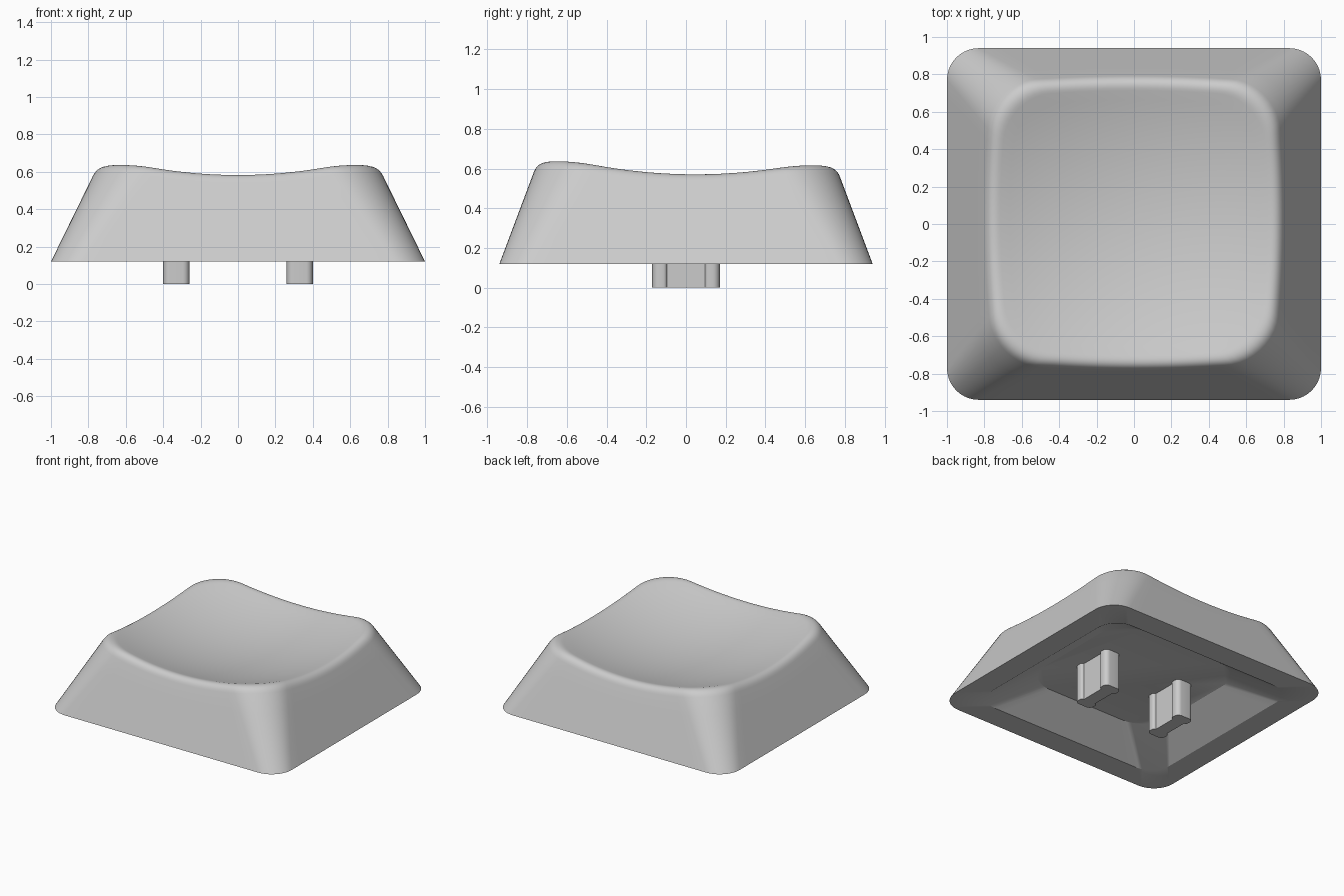
import bpy, bmesh, math
from mathutils import Vector

cube = bpy.data.objects.get("Cube")
if cube:
    bpy.data.objects.remove(cube, do_unlink=True)

# Material
grey = bpy.data.materials.new("light grey plastic")
grey.use_nodes = True
colour = (0.6, 0.6, 0.6, 1)
grey.diffuse_color = colour
grey.node_tree.nodes["Principled BSDF"].inputs["Base Color"].default_value = colour

SIDE_STEPS, CORNER_STEPS, FILLET_STEPS, DISH_RINGS = 16, 10, 8, 14


def arc_points(cx, cy, r, start, steps, z=0):
    """Quarter circle, counterclockwise from the start quarter turn."""
    angles = [(start + s / steps) * math.pi / 2 for s in range(steps + 1)]
    return [Vector((cx + r * math.cos(a), cy + r * math.sin(a), z)) for a in angles]


def rounded_loop(hx, hy, r, z):
    """Counterclockwise rounded rectangle with subdivided straight sides."""
    signs = [(1, 1), (-1, 1), (-1, -1), (1, -1)]
    arcs = [arc_points(sx * (hx - r), sy * (hy - r), r, n, CORNER_STEPS, z)
            for n, (sx, sy) in enumerate(signs)]
    loop = []
    for arc, following in zip(arcs, arcs[1:] + arcs[:1]):
        loop += arc
        loop += [arc[-1].lerp(following[0], s / SIDE_STEPS) for s in range(1, SIDE_STEPS)]
    return loop


def dish_height(p):
    return 0.457 + 0.215 * (p.x ** 2 + p.y ** 2) - 0.02 * p.y


def bridge(bm, rings):
    """Make the rings and the faces between them; return the vertices."""
    verts = [[bm.verts.new(p) for p in ring] for ring in rings]
    count = len(verts[0])
    for lower, upper in zip(verts, verts[1:]):
        for i in range(count):
            j = (i + 1) % count
            bm.faces.new((lower[i], lower[j], upper[j], upper[i]))
    bm.faces.new(verts[0])
    return verts


def finish(bm, name):
    bmesh.ops.recalc_face_normals(bm, faces=bm.faces[:])
    mesh = bpy.data.meshes.new(name)
    bm.to_mesh(mesh)
    bm.free()
    mesh.materials.append(grey)
    obj = bpy.data.objects.new(name, mesh)
    bpy.context.collection.objects.link(obj)
    bpy.ops.object.select_all(action='DESELECT')
    obj.select_set(True)
    bpy.context.view_layer.objects.active = obj
    bpy.ops.object.shade_smooth_by_angle(angle=math.radians(30))


# Cap shell: cavity, bottom rim, sloping walls, rounded lip and dished top
base = rounded_loop(1.0, 0.94, 0.17, 0.12)
top = rounded_loop(0.765, 0.76, 0.27, 0.6)
rings = [rounded_loop(0.57, 0.53, 0.23, 0.29), rounded_loop(0.82, 0.755, 0.17, 0.12), base]

lip = []
for low, high in zip(base, top):
    slope = (high - low) / (high.z - low.z)
    z = high.z
    for _ in range(12):
        z = dish_height(low + slope * (z - low.z))
    edge = low + slope * (z - low.z)
    start = edge - slope * 0.055
    end = edge * 0.925
    end.z = dish_height(end)
    lip.append((start, edge, end))

for s in range(1, 4):
    rings.append([low.lerp(points[0], s / 4) for low, points in zip(base, lip)])
for s in range(FILLET_STEPS + 1):
    t = s / FILLET_STEPS
    rings.append([a * (1 - t) ** 2 + b * 2 * t * (1 - t) + c * t * t for a, b, c in lip])
for s in range(1, DISH_RINGS):
    ring = [points[2] * (1 - s / DISH_RINGS) for points in lip]
    for p in ring:
        p.z = dish_height(p)
    rings.append(ring)

bm = bmesh.new()
last = bridge(bm, rings)[-1]
centre = bm.verts.new((0, 0, dish_height(Vector((0, 0, 0)))))
for a, b in zip(last, last[1:] + last[:1]):
    bm.faces.new((a, b, centre))
finish(bm, "key_cap")

# Stems: a pair of prongs with a waisted cross-section and rounded lobes
quarter = arc_points(0.05, 0.115, 0.02, -1, 4) + arc_points(0.035, 0.135, 0.035, 0, 6)
half = quarter + [Vector((-p.x, p.y, 0)) for p in reversed(quarter)]
outline = half + [-p for p in half]
for name, x in (("left_stem", 0.33), ("right_stem", -0.33)):
    bm = bmesh.new()
    ends = bridge(bm, [[p + Vector((x, 0, z)) for p in outline] for z in (0, 0.33)])
    bm.faces.new(ends[-1])
    finish(bm, name)
